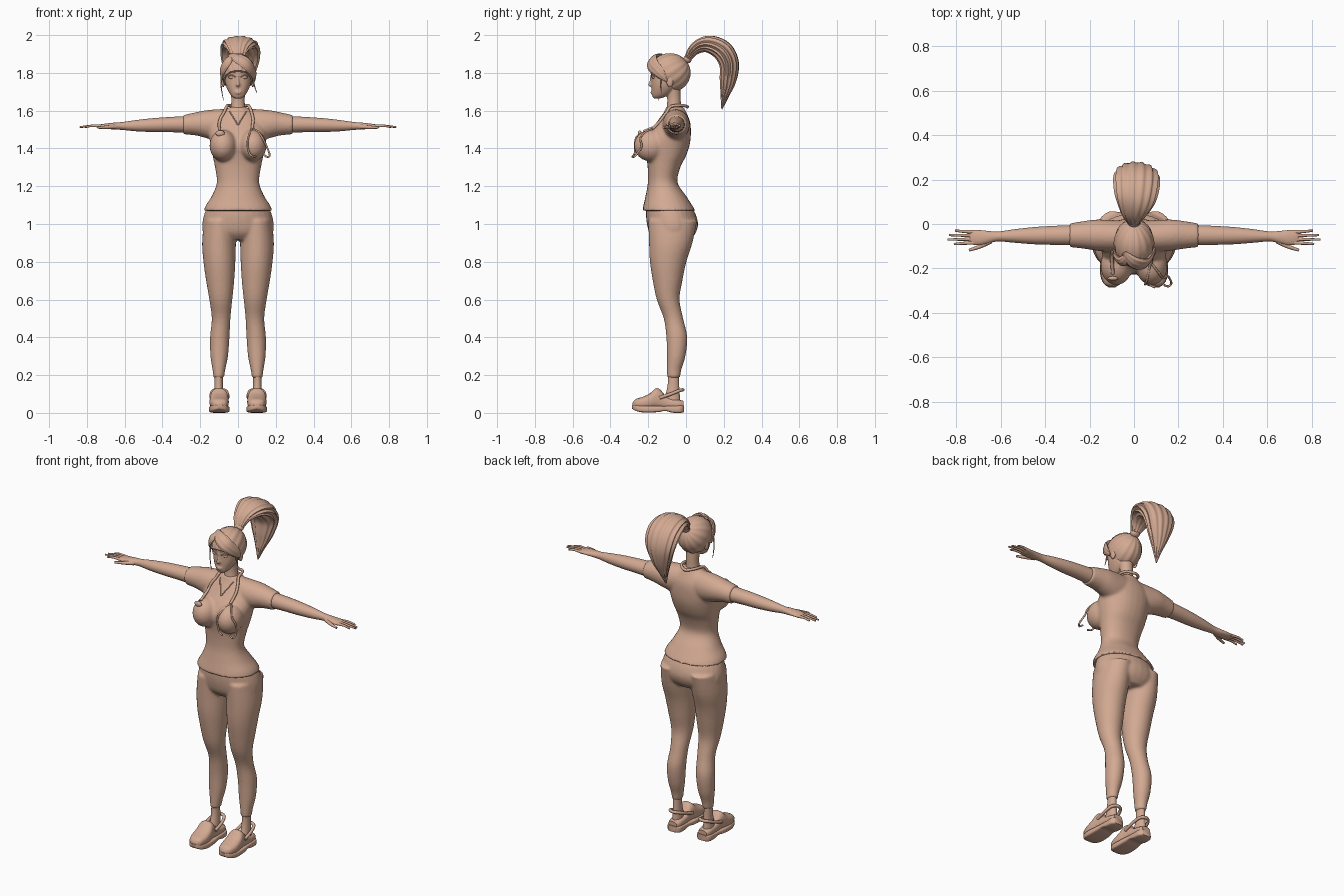
import bpy, bmesh, math
from mathutils import Vector, Matrix
from mathutils.bvhtree import BVHTree

cube = bpy.data.objects.get("Cube")
if cube:
    bpy.data.objects.remove(cube)

mat = bpy.data.materials.new("warm_tan")
mat.use_nodes = True
TAN = (0.65, 0.40, 0.29, 1)
mat.diffuse_color = TAN
mat.node_tree.nodes["Principled BSDF"].inputs["Base Color"].default_value = TAN


# ---------- helpers ----------
def smooth_rows(rows, steps=4):
    """Catmull-Rom resampling of rows of numbers."""
    out = []
    for i in range(len(rows) - 1):
        p = [rows[max(i - 1, 0)], rows[i], rows[i + 1], rows[min(i + 2, len(rows) - 1)]]
        for s in range(steps):
            t = s / steps
            out.append([0.5 * (2 * b + (c - a) * t + (2 * a - 5 * b + 4 * c - d) * t * t
                               + (3 * b - a - 3 * c + d) * t ** 3) for a, b, c, d in zip(*p)])
    return out + [list(rows[-1])]


def skin(bm, rings):
    rings = [[bm.verts.new(p) for p in r] for r in rings]
    n = len(rings[0])
    for r, q in zip(rings, rings[1:]):
        for i in range(n):
            bm.faces.new((r[i], r[(i + 1) % n], q[(i + 1) % n], q[i]))
    bm.faces.new(rings[0][::-1])
    bm.faces.new(rings[-1])


def loft(bm, axis, rows, n=28, power=2.0):
    """Rows of (position along axis, a min, a max, b min, b max)."""
    rings = []
    for t, a0, a1, b0, b1 in smooth_rows(rows):
        ring = []
        for i in range(n):
            c, s = math.cos(math.tau * i / n), math.sin(math.tau * i / n)
            a = (a0 + a1) / 2 + (a1 - a0) / 2 * math.copysign(abs(c) ** (2 / power), c)
            b = (b0 + b1) / 2 + (b1 - b0) / 2 * math.copysign(abs(s) ** (2 / power), s)
            ring.append({"x": (t, a, b), "y": (a, t, b), "z": (a, b, t)}[axis])
        rings.append(ring)
    skin(bm, rings)


def column(bm, rows, **kw):
    """Upright symmetric loft: (z, half width, front y, back y)."""
    loft(bm, "z", [(z, -w, w, f, b) for z, w, f, b in rows], **kw)


def lock(bm, rows, centre, n=48, ridges=12, depth=0.06):
    """Hair lock of (x, y, z, half width, half thickness) curling around a centre."""
    rows = smooth_rows(rows, 6)
    pts = [Vector(r[:3]) for r in rows]
    rings = []
    for i, (p, r) in enumerate(zip(pts, rows)):
        tan = (pts[min(i + 1, len(pts) - 1)] - pts[max(i - 1, 0)]).normalized()
        side = tan.cross(p - Vector(centre)).normalized()
        out = side.cross(tan)
        ring = []
        for k in range(n):
            a = math.tau * k / n
            m = 1 + depth * math.cos(ridges * a)
            ring.append(p + side * (r[3] * m * math.cos(a)) + out * (r[4] * m * math.sin(a)))
        rings.append(ring)
    skin(bm, rings)


def blob(bm, centre, radii):
    bmesh.ops.create_uvsphere(bm, u_segments=24, v_segments=14, radius=1,
                              matrix=Matrix.Translation(centre) @ Matrix.Diagonal((*radii, 1)))


def part(name, bm, mirror=False, voxel=0, relax=5):
    bmesh.ops.recalc_face_normals(bm, faces=bm.faces)
    me = bpy.data.meshes.new(name)
    bm.to_mesh(me)
    bm.free()
    me.materials.append(mat)
    ob = bpy.data.objects.new(name, me)
    bpy.context.collection.objects.link(ob)
    for o in bpy.context.selected_objects:
        o.select_set(False)
    ob.select_set(True)
    bpy.context.view_layer.objects.active = ob
    bpy.ops.object.shade_smooth_by_angle(angle=math.radians(50))
    if mirror:
        ob.modifiers.new("Mirror", "MIRROR")
    if voxel:
        rm = ob.modifiers.new("Remesh", "REMESH")
        rm.mode, rm.voxel_size, rm.use_smooth_shade = "VOXEL", voxel, True
        sm = ob.modifiers.new("Smooth", "SMOOTH")
        sm.factor, sm.iterations = 0.5, relax
    return ob


def tube(name, paths, radius, mirror=False, taper=1.0):
    cu = bpy.data.curves.new(name, "CURVE")
    cu.dimensions, cu.bevel_depth, cu.bevel_resolution, cu.use_fill_caps = "3D", radius, 3, True
    cu.materials.append(mat)
    for path in paths:
        pts = smooth_rows(path, 5)
        sp = cu.splines.new("POLY")
        sp.points.add(len(pts) - 1)
        for i, (sv, p) in enumerate(zip(sp.points, pts)):
            sv.co = (*p, 1)
            sv.radius = 1 + (taper - 1) * i / (len(pts) - 1)
    ob = bpy.data.objects.new(name, cu)
    bpy.context.collection.objects.link(ob)
    if mirror:
        ob.modifiers.new("Mirror", "MIRROR")
    return ob


# ---------- shirt: torso, bust, shoulders and sleeves in one skin ----------
bm = bmesh.new()
column(bm, [(1.07, .182, -.232, .05), (1.10, .17, -.225, .032), (1.15, .138, -.214, 0), (1.22, .112, -.202, -.045),
            (1.30, .122, -.203, -.03), (1.36, .134, -.212, 0), (1.42, .146, -.222, .02), (1.48, .152, -.195, .026),
            (1.54, .135, -.15, .022), (1.59, .08, -.118, .002), (1.62, .045, -.105, -.012)], power=2.2)
arm_half = [(.1, -.125, .018, 1.44, 1.608), (.17, -.12, .02, 1.455, 1.602), (.22, -.112, .014, 1.468, 1.592),
            (.29, -.104, .003, 1.475, 1.577)]
loft(bm, "x", [(-x, *r) for x, *r in reversed(arm_half)] + [(0, -.12, .012, 1.45, 1.61)] + arm_half)
for s in (-1, 1):
    blob(bm, (.079 * s, -.187, 1.415), (.072, .088, .084))
shirt = part("shirt", bm, voxel=.008, relax=6)

# ---------- trousers ----------
bm = bmesh.new()
column(bm, [(1.12, .15, -.205, .01), (1.06, .176, -.212, .048), (1.0, .189, -.207, .064), (.95, .18, -.192, .05),
            (.915, .11, -.16, .02)])
leg = [(1.02, .01, .18, -.2, .06), (.9, .011, .19, -.196, .034), (.8, .014, .183, -.191, .002),
       (.7, .02, .169, -.176, -.019), (.6, .03, .152, -.155, -.034), (.5, .04, .139, -.118, -.015),
       (.4, .045, .148, -.104, .007), (.3, .053, .146, -.101, -.003), (.23, .067, .135, -.101, -.024),
       (.185, .074, .13, -.1, -.032)]
for s in (-1, 1):
    loft(bm, "z", [(z, *sorted((a * s, b * s)), f, k) for z, a, b, f, k in leg])
part("trousers", bm, voxel=.008, relax=4)

# ---------- ankles ----------
bm = bmesh.new()
loft(bm, "z", [(.22, .08, .125, -.095, -.038), (.14, .08, .125, -.098, -.036), (.06, .075, .13, -.12, -.03)])
part("ankle", bm, mirror=True)

# ---------- shoes ----------
bm = bmesh.new()
loft(bm, "y", [(-.283, .085, .112, .034, .052), (-.268, .06, .136, .025, .072), (-.23, .05, .149, .02, .085),
               (-.19, .049, .15, .02, .104), (-.16, .054, .146, .02, .13), (-.135, .058, .142, .02, .122),
               (-.1, .06, .139, .02, .085), (-.04, .062, .137, .02, .07), (-.014, .072, .128, .02, .064)], power=2.6)
part("shoe_upper", bm, mirror=True)
bm = bmesh.new()
loft(bm, "y", [(-.285, .085, .113, .022, .042), (-.265, .058, .139, .01, .042), (-.22, .045, .153, .002, .038),
               (-.15, .047, .151, .004, .036), (-.11, .052, .146, .01, .036), (-.07, .053, .145, .001, .038),
               (-.03, .055, .143, 0, .04), (-.01, .072, .126, .004, .04)], power=5)
part("shoe_sole", bm, mirror=True)
tube("heel_strap", [[(.055, -.14, .08), (.056, -.08, .1), (.068, -.035, .118), (.099, -.017, .122),
                     (.13, -.035, .118), (.141, -.08, .1), (.142, -.14, .08)]], .009, mirror=True)

# ---------- bare arms and hands ----------
bm = bmesh.new()
loft(bm, "x", [(.25, -.096, -.005, 1.482, 1.572), (.35, -.094, -.008, 1.486, 1.567), (.45, -.091, -.014, 1.487, 1.56),
               (.54, -.084, -.024, 1.491, 1.55), (.61, -.078, -.034, 1.498, 1.54), (.65, -.086, -.032, 1.5, 1.537),
               (.69, -.095, -.028, 1.503, 1.533), (.725, -.093, -.027, 1.506, 1.528), (.742, -.088, -.031, 1.511, 1.523)])
part("arm", bm, mirror=True)
fingers = [[(.72, y, 1.517), (.77, y + d, 1.52), (tip, y + 2 * d, 1.513)]
           for y, d, tip in ((-.084, -.003, .81), (-.068, -.001, .838), (-.052, .001, .832), (-.036, .003, .805))]
tube("fingers", fingers, .009, mirror=True, taper=.5)
tube("thumb", [[(.645, -.075, 1.515), (.69, -.1, 1.513), (.742, -.118, 1.51)]], .013, mirror=True, taper=.45)

# ---------- neck and head ----------
bm = bmesh.new()
column(bm, [(1.57, .05, -.115, -.02), (1.62, .038, -.102, -.026), (1.67, .036, -.1, -.028), (1.73, .042, -.11, -.03)])
column(bm, [(1.664, .016, -.168, -.14), (1.676, .033, -.178, -.105), (1.70, .05, -.181, -.07), (1.735, .065, -.183, -.04),
            (1.78, .073, -.184, -.01), (1.82, .075, -.187, .0), (1.86, .066, -.176, -.01), (1.89, .04, -.14, -.05)],
       power=2.3)
blob(bm, (0, -.182, 1.738), (.011, .02, .012))
loft(bm, "z", [(1.79, -.006, .006, -.188, -.17), (1.76, -.007, .007, -.193, -.17), (1.735, -.009, .009, -.2, -.17)])
for z, w in ((1.7, .02), (1.692, .017)):
    blob(bm, (0, -.18, z), (w, .008, .005))
part("head", bm, voxel=.0045, relax=4)
bm = bmesh.new()
blob(bm, (.033, -.172, 1.777), (.017, .009, .009))
part("eye", bm, mirror=True)
bm = bmesh.new()
blob(bm, (.078, -.085, 1.755), (.01, .018, .03))
part("ear", bm, mirror=True)
tube("eyelash", [[(.013, -.184, 1.777), (.033, -.182, 1.788), (.054, -.168, 1.782)]], .003, mirror=True)
tube("eyebrow", [[(.014, -.186, 1.8), (.035, -.182, 1.81), (.058, -.165, 1.802)]], .003, mirror=True)

# ---------- hair cap, combed toward the tie ----------
bm = bmesh.new()
bmesh.ops.create_uvsphere(bm, u_segments=72, v_segments=24, radius=1)
turn = Vector((0, .1, .07)).to_track_quat("Z", "Y")
for v in bm.verts:
    groove = 1 + .018 * math.cos(14 * math.atan2(v.co.y, v.co.x)) * math.hypot(v.co.x, v.co.y)
    d = turn @ (v.co * groove)
    v.co = (d.x * .09, d.y * .11 - .086, d.z * .104 + 1.8)
cut = bmesh.ops.bisect_plane(bm, geom=bm.verts[:] + bm.edges[:] + bm.faces[:], plane_co=(0, -.03, 1.69),
                             plane_no=(0, .75, 1), clear_inner=True)
bmesh.ops.edgeloop_fill(bm, edges=[e for e in cut["geom_cut"] if isinstance(e, bmesh.types.BMEdge)])
part("hair_cap", bm)

# ---------- swept fringe ----------
skull = (0, -.086, 1.79)
bm = bmesh.new()
lock(bm, [(-.045, -.13, 1.893, .012, .006), (0, -.172, 1.878, .032, .012), (.05, -.178, 1.845, .036, .013),
          (.083, -.135, 1.795, .026, .01), (.087, -.1, 1.755, .004, .003)], skull, ridges=8)
lock(bm, [(-.03, -.14, 1.893, .01, .006), (-.055, -.168, 1.86, .026, .011), (-.08, -.15, 1.815, .024, .01),
          (-.088, -.115, 1.76, .004, .003)], skull, ridges=8)
part("fringe", bm)
tube("loose_strands", [[(-.08, -.14, 1.81), (-.09, -.14, 1.74), (-.077, -.145, 1.655)],
                       [(.082, -.13, 1.8), (.085, -.135, 1.74), (.1, -.13, 1.695)]], .006, taper=.2)

# ---------- ponytail and tie ----------
bm = bmesh.new()
lock(bm, [(0, 0, 1.86, .02, .016), (0, .045, 1.925, .055, .03), (.008, .115, 1.952, .088, .043),
          (.012, .19, 1.92, .1, .052), (.012, .228, 1.85, .092, .05), (.01, .222, 1.76, .062, .042),
          (.005, .205, 1.68, .028, .022), (0, .19, 1.608, .003, .003)], (0, .08, 1.72), n=72, ridges=14)
part("ponytail", bm)
bm = bmesh.new()
blob(bm, (0, .008, 1.872), (.03, .022, .022))
part("hair_tie", bm)

# ---------- stethoscope and neckline, laid over the shirt ----------
bpy.context.view_layer.update()
tree = BVHTree.FromObject(shirt, bpy.context.evaluated_depsgraph_get())


def on_chest(x, z, lift=.006):
    hit = tree.ray_cast(Vector((x, -1, z)), Vector((0, 1, 0)))[0]
    return (x, (hit.y if hit else -.1) - lift, z)


tube("neckline", [[on_chest(x, 1.525 + abs(x) * 1.6, .001) for x in (-.045, -.03, -.015, 0, .015, .03, .045)]], .003)
right_side = [on_chest(-.095, 1.49), on_chest(-.1, 1.525), on_chest(-.092, 1.56), on_chest(-.075, 1.59)]
neck_loop = [(-.06, -.08, 1.622), (-.045, -.02, 1.628), (0, .008, 1.62), (.045, -.02, 1.628), (.06, -.08, 1.622)]
left_side = [on_chest(.072, 1.59), on_chest(.08, 1.555), on_chest(.078, 1.53), on_chest(.075, 1.5)]
tube("stethoscope_tube", [right_side + neck_loop + left_side], .008)
tube("stethoscope_headset", [
    [on_chest(.075, 1.505), on_chest(.058, 1.47), on_chest(.05, 1.43), on_chest(.055, 1.39), (.07, -.275, 1.362),
     (.095, -.285, 1.357)],
    [on_chest(.075, 1.505), on_chest(.105, 1.49), on_chest(.13, 1.455, .012), (.152, -.235, 1.41), (.168, -.265, 1.365),
     (.155, -.28, 1.355), (.135, -.275, 1.368)]], .005)
bm = bmesh.new()
blob(bm, on_chest(-.095, 1.48, .008), (.024, .01, .016))
part("stethoscope_chest_piece", bm)
